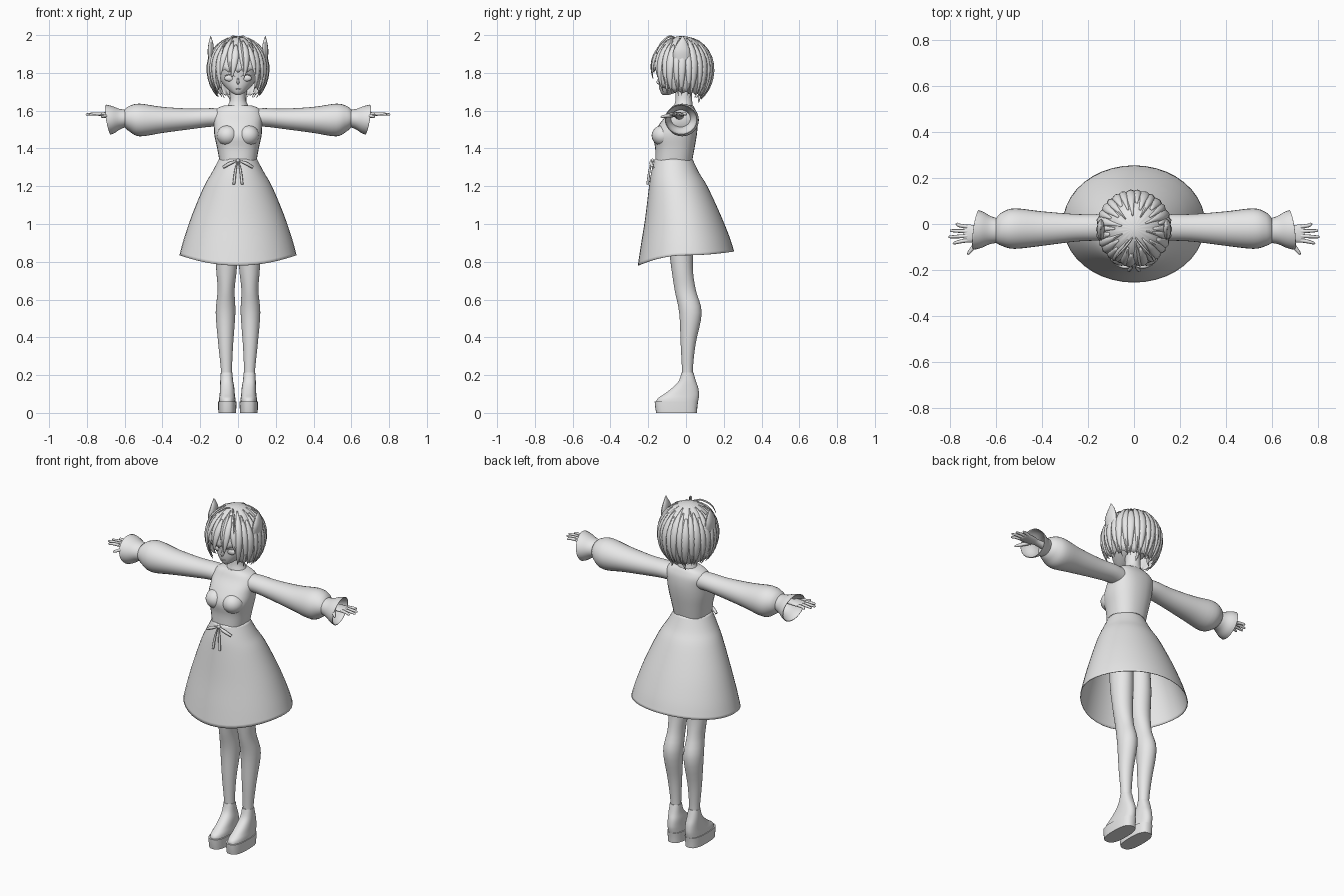
import bpy, bmesh, math
from mathutils import Vector

cube = bpy.data.objects.get("Cube")
if cube:
    bpy.data.objects.remove(cube)

grey = bpy.data.materials.new("light grey")
grey.use_nodes = True
grey.diffuse_color = (0.8, 0.8, 0.8, 1)
grey.node_tree.nodes["Principled BSDF"].inputs["Base Color"].default_value = (0.8, 0.8, 0.8, 1)

SIDES = (("left", 1), ("right", -1))


def finish(name, bm, thickness=0, angle=50):
    bmesh.ops.recalc_face_normals(bm, faces=bm.faces)
    mesh = bpy.data.meshes.new(name)
    bm.to_mesh(mesh)
    bm.free()
    mesh.materials.append(grey)
    ob = bpy.data.objects.new(name, mesh)
    bpy.context.collection.objects.link(ob)
    if thickness:
        ob.modifiers.new("thickness", "SOLIDIFY").thickness = thickness
    bpy.ops.object.select_all(action="DESELECT")
    ob.select_set(True)
    bpy.context.view_layer.objects.active = ob
    bpy.ops.object.shade_smooth_by_angle(angle=math.radians(angle))
    return ob


def smooth_rings(rings, steps):
    """Catmull-Rom interpolation between rows of numbers."""
    out = []
    for i in range(len(rings) - 1):
        rows = (rings[max(i - 1, 0)], rings[i], rings[i + 1], rings[min(i + 2, len(rings) - 1)])
        for k in range(steps):
            t = k / steps
            out.append([b + t / 2 * (c - a + t * (2*a - 5*b + 4*c - d + t * (3*(b - c) + d - a)))
                        for a, b, c, d in zip(*rows)])
    return out + [list(rings[-1])]


def loft(name, rings, axis="z", n=28, steps=4, side=1, power=1.0, caps=True, warp=None, thickness=0):
    """Skin oval rings; each is (station, min, max, min, max) of the other two axes."""
    bm = bmesh.new()
    loops = []
    rows = smooth_rings(rings, steps)
    for j, (s, a0, a1, b0, b1) in enumerate(rows):
        loop = []
        for i in range(n):
            ang = 2 * math.pi * i / n
            c, d = math.cos(ang), math.sin(ang)
            c = math.copysign(abs(c) ** power, c)
            d = math.copysign(abs(d) ** power, d)
            a, b = (a0 + a1 + (a1 - a0) * c) / 2, (b0 + b1 + (b1 - b0) * d) / 2
            p = Vector((a, b, s) if axis == "z" else (s, a, b))
            if warp:
                warp(p, j / (len(rows) - 1))
            p.x *= side
            loop.append(bm.verts.new(p))
        loops.append(loop)
    for u, v in zip(loops, loops[1:]):
        for i in range(n):
            bm.faces.new((u[i], u[(i + 1) % n], v[(i + 1) % n], v[i]))
    if caps:
        bm.faces.new(loops[0])
        bm.faces.new(loops[-1])
    return finish(name, bm, thickness)


def tube(name, points, radii, side=1):
    """Round tapered strand through a few points."""
    curve = bpy.data.curves.new(name, "CURVE")
    curve.dimensions = "3D"
    curve.bevel_depth = 1
    curve.bevel_resolution = 2
    curve.use_fill_caps = True
    rows = smooth_rings([tuple(p) + (r,) for p, r in zip(points, radii)], 4)
    spline = curve.splines.new("POLY")
    spline.points.add(len(rows) - 1)
    for pt, (x, y, z, r) in zip(spline.points, rows):
        pt.co = (x * side, y, z, 1)
        pt.radius = r
    spline.use_smooth = True
    curve.materials.append(grey)
    ob = bpy.data.objects.new(name, curve)
    bpy.context.collection.objects.link(ob)


def ball(name, loc, scale):
    bm = bmesh.new()
    bmesh.ops.create_uvsphere(bm, u_segments=20, v_segments=12, radius=1)
    for v in bm.verts:
        v.co = Vector([c * s + l for c, s, l in zip(v.co, scale, loc)])
    return finish(name, bm)


# Bodice and neck
loft("bodice", [(1.33, -.098, .098, -.163, .032), (1.40, -.11, .11, -.163, .045),
                (1.47, -.125, .125, -.172, .057), (1.53, -.128, .128, -.14, .062),
                (1.58, -.13, .13, -.1, .058), (1.612, -.11, .11, -.08, .046),
                (1.628, -.072, .072, -.068, .036)], power=.85)
loft("neck", [(1.6, -.07, .07, -.07, .038), (1.635, -.05, .05, -.06, .035),
              (1.67, -.04, .04, -.055, .032), (1.76, -.04, .04, -.055, .035)])

# Skirt with a hem that dips at the front
def hem(p, t):
    p.z += t * (-.055 if p.y < 0 else .02) * (p.y / .255) ** 2

loft("skirt", [(1.345, -.1, .1, -.166, .034), (1.27, -.14, .14, -.186, .07),
               (1.2, -.18, .18, -.197, .112), (1.05, -.243, .243, -.217, .18),
               (.92, -.287, .287, -.24, .23), (.835, -.31, .31, -.255, .255)],
     n=40, caps=False, warp=hem, thickness=.003)

# Waist bow
ball("bow_knot", (0, -.178, 1.335), (.011, .01, .011))
for label, s in SIDES:
    tube(label + "_bow_loop", [(.005, -.182, 1.335), (.04, -.186, 1.322), (.078, -.174, 1.3)],
         [.003, .009, .007], s)
    tube(label + "_bow_tail", [(.004, -.183, 1.33), (.014, -.194, 1.28), (.022, -.203, 1.21)],
         [.003, .006, .007], s)


def cuff_slant(p, t):
    p.x += t * (.16 * (p.z - 1.55) - .13 * (p.y + .025))


for label, s in SIDES:
    ball(label + "_bust", (.055 * s, -.122, 1.468), (.058, .06, .055))
    # Sleeve and flared cuff
    loft(label + "_sleeve", [(.06, -.07, .035, 1.51, 1.61), (.14, -.072, .042, 1.515, 1.613),
                             (.25, -.076, .043, 1.502, 1.611), (.4, -.095, .055, 1.482, 1.62),
                             (.52, -.108, .068, 1.464, 1.637), (.575, -.095, .05, 1.49, 1.625),
                             (.6, -.082, .025, 1.512, 1.606)], "x", side=s)
    loft(label + "_cuff", [(.595, -.082, .025, 1.512, 1.606), (.625, -.088, .034, 1.502, 1.61),
                           (.66, -.105, .052, 1.482, 1.625), (.686, -.112, .06, 1.473, 1.632)],
         "x", side=s, caps=False, warp=cuff_slant, thickness=.003)
    # Hand
    loft(label + "_palm", [(.58, -.06, -.01, 1.55, 1.59), (.65, -.06, -.015, 1.562, 1.592),
                           (.69, -.078, -.005, 1.566, 1.593), (.735, -.08, -.003, 1.572, 1.589),
                           (.742, -.072, -.01, 1.576, 1.586)], "x", n=16, side=s)
    for finger, y, spread, tip in (("index", -.071, -.012, .788), ("middle", -.052, -.004, .806),
                                   ("ring", -.032, .003, .8), ("little", -.012, .012, .776)):
        tube(f"{label}_{finger}_finger", [(.725, y, 1.582), (.76, y + spread / 2, 1.583),
             (tip - .006, y + spread, 1.58), (tip, y + spread, 1.579)], [.009, .008, .006, .002], s)
    tube(label + "_thumb", [(.67, -.06, 1.578), (.695, -.095, 1.573), (.718, -.125, 1.568),
         (.722, -.134, 1.566)], [.012, .01, .007, .002], s)
    # Leg
    loft(label + "_leg", [(1.2, .002, .1, -.11, .03), (.95, .002, .122, -.1, .04),
                          (.77, .006, .116, -.078, .036), (.65, .018, .108, -.06, .052),
                          (.53, .014, .118, -.036, .083), (.36, .026, .104, -.028, .05),
                          (.22, .032, .09, -.021, .036), (.12, .03, .09, -.02, .04)], side=s)
    # Platform shoe
    loft(label + "_shoe", [(.045, .012, .102, -.158, .06), (.075, .014, .1, -.152, .067),
                           (.1, .017, .097, -.115, .069), (.135, .02, .095, -.07, .064),
                           (.17, .026, .094, -.038, .052), (.215, .03, .091, -.023, .039)],
         side=s, power=.85)
    loft(label + "_sole", [(0, .01, .104, -.158, .058), (.03, .009, .105, -.163, .06),
                           (.06, .008, .105, -.166, .064)], side=s, power=.75, steps=2)
    # Pointed ear ornament
    loft(label + "_horn", [(1.86, .125, .155, -.065, .02), (1.91, .127, .161, -.068, .022),
                           (1.95, .13, .157, -.05, .01), (1.98, .138, .15, -.03, -.006),
                           (1.995, .143, .146, -.022, -.017)], n=12, side=s)
    # Eye, lash and ear
    ball(label + "_eye", (.045 * s, -.13, 1.772), (.027, .011, .017))
    tube(label + "_lash", [(.016, -.145, 1.781), (.043, -.143, 1.792), (.074, -.119, 1.783)],
         [.001, .003, .001], s)
    ball(label + "_ear", (.104 * s, -.015, 1.775), (.012, .022, .03))

# Face
loft("head", [(1.683, -.012, .012, -.122, -.09), (1.697, -.036, .036, -.134, -.05),
              (1.73, -.072, .072, -.143, .03), (1.77, -.097, .097, -.145, .08),
              (1.83, -.106, .106, -.15, .1), (1.9, -.1, .1, -.135, .09),
              (1.95, -.06, .06, -.09, .05)])
tube("nose", [(0, -.142, 1.775), (0, -.15, 1.75), (0, -.138, 1.742)], [.003, .007, .004])
tube("mouth", [(-.016, -.137, 1.716), (0, -.142, 1.714), (.016, -.137, 1.716)], [.001, .002, .001])


# Bobbed hair: azimuth 0 is the front
def hair_point(az, phi, lift=0):
    drop = math.cos(phi)
    r = math.sin(phi)
    return Vector(((.16 + lift) * r * math.sin(az), -.02 - (.164 + lift) * r * math.cos(az),
                   1.82 + drop * ((.175 if drop > 0 else .2) + lift)))


def hair_end(az):
    a = abs((az + math.pi) % (2 * math.pi) - math.pi)
    z = 1.81 if a < .72 else 1.715 if a < 1.2 else 1.70 - .025 * (a - 1.2) / 1.94
    h = .175 if z > 1.82 else .2
    return math.acos((z - 1.82) / h)


def hair_cap():
    bm = bmesh.new()
    n, m = 120, 14
    top = bm.verts.new(hair_point(0, 0))
    grid = []
    for i in range(n):
        az = 2 * math.pi * i / n
        end = hair_end(az) + .09 * (abs((i % 6) - 3) / 3 - .5)
        groove = .004 * (abs((i % 6) - 3) / 3)
        grid.append([bm.verts.new(hair_point(az, end * j / m, -groove * j / m)) for j in range(1, m + 1)])
    for i in range(n):
        u, v = grid[i], grid[(i + 1) % n]
        bm.faces.new((top, u[0], v[0]))
        for j in range(m - 1):
            bm.faces.new((u[j], u[j + 1], v[j + 1], v[j]))
    finish("hair_cap", bm, .004)


def hair_lock(name, az, width, start, extra, sway):
    bm = bmesh.new()
    rows = []
    steps = 10
    end = hair_end(az) + extra
    for j in range(steps + 1):
        t = j / steps
        w = width * min(1, .35 + 2 * t) * (1 - t ** 3) + .004
        phi = start + (end - start) * t
        mid = az + sway * t * t
        rows.append([bm.verts.new(hair_point(mid + k * w, phi, .007 * (1 - abs(k)) * math.sin(.3 + 2.6 * t)))
                     for k in (-1, -.5, 0, .5, 1)])
    for u, v in zip(rows, rows[1:]):
        for k in range(4):
            bm.faces.new((u[k], u[k + 1], v[k + 1], v[k]))
    finish(name, bm, .003)


hair_cap()
for i in range(30):
    az = (i + .5) * 2 * math.pi / 30
    front = math.cos(az) > .75
    hair_lock(f"hair_lock_{i + 1}", az, .12 + .03 * (i % 2), .35 + .2 * (i % 3),
              .07 + .07 * (i * 7 % 4) / 3 + (.06 if front else 0), .1 * (-1) ** i if front else .04 * (-1) ** i)

# Loose strands curling from the crown
for label, s in SIDES:
    tube(label + "_crown_strand", [(0, -.05, 1.985), (.03, -.09, 1.992), (.07, -.135, 1.955),
         (.085, -.16, 1.9)], [.002, .005, .004, .001], s)
    tube(label + "_face_strand", [(.115, -.1, 1.83), (.118, -.105, 1.76), (.105, -.1, 1.69)],
         [.008, .01, .001], s)
    tube(label + "_nape_strand", [(.04, .085, 1.72), (.038, .07, 1.67), (.045, .068, 1.64)],
         [.008, .007, .001], s)
